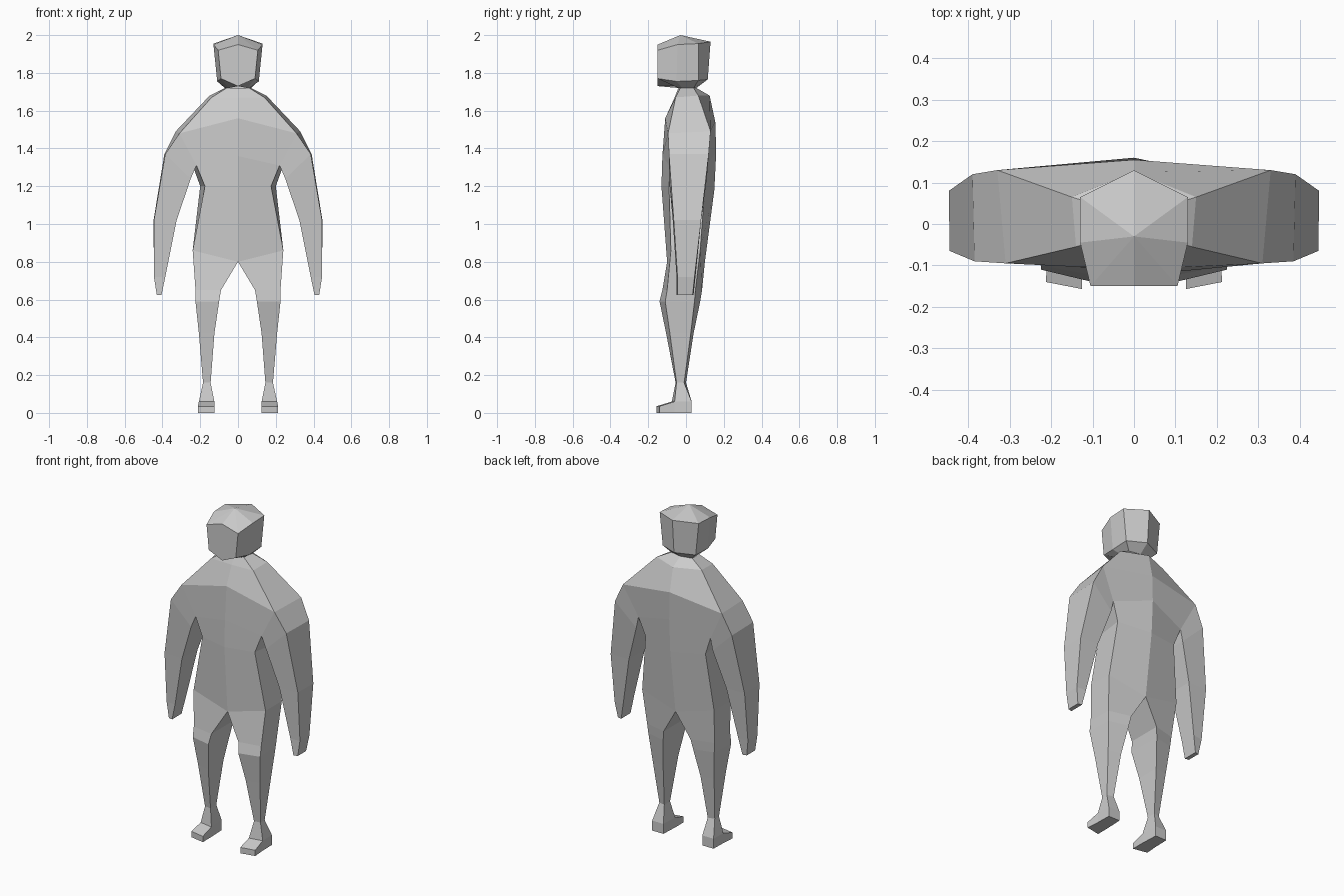
import bpy, bmesh


def loft(name, rings, cap_start=False, cap_end=False, apex=None, mirror=False):
    """Skin equal-sized closed rings of points, flat shaded."""
    bm = bmesh.new()
    loops = [[bm.verts.new(p) for p in ring] for ring in rings]
    n = len(loops[0])
    for a, b in zip(loops, loops[1:]):
        for i in range(n):
            j = (i + 1) % n
            bm.faces.new((a[i], a[j], b[j], b[i]))
    if cap_start:
        bm.faces.new(loops[0])
    if cap_end:
        bm.faces.new(loops[-1])
    if apex:
        tip = bm.verts.new(apex)
        for i in range(n):
            bm.faces.new((loops[-1][i], loops[-1][(i + 1) % n], tip))
    bmesh.ops.recalc_face_normals(bm, faces=bm.faces)
    mesh = bpy.data.meshes.new(name)
    bm.to_mesh(mesh)
    bm.free()
    obj = bpy.data.objects.new(name, mesh)
    bpy.context.collection.objects.link(obj)
    if mirror:
        obj.modifiers.new("Mirror", 'MIRROR').use_mirror_merge = False
    return obj


def whole(half):
    """Complete a ring from its right half (front centre to back centre)."""
    return half + [(-x, y, z) for x, y, z in reversed(half[1:-1])]


def level(z, *points):
    return [(x, y, z) for x, y in points]


# Torso: front centre, front side, back side, back centre
torso = [
    [(0, -.10, .80), (.24, -.08, .86), (.24, .075, .86), (0, .10, .80)],
    [(0, -.13, 1.20), (.175, -.09, 1.20), (.20, .10, 1.20), (0, .15, 1.18)],
    [(0, -.125, 1.36), (.22, -.09, 1.31), (.24, .11, 1.31), (0, .16, 1.38)],
    [(0, -.11, 1.56), (.31, -.095, 1.48), (.33, .13, 1.49), (0, .155, 1.54)],
    [(0, -.06, 1.67), (.14, -.055, 1.67), (.15, .065, 1.68), (0, .125, 1.68)],
    level(1.72, (0, -.04), (.06, -.03), (.07, .04), (0, .055)),
]
loft("torso", [whole(r) for r in torso])

# Head with neck base and jaw
head = [
    [(0, -.055, 1.73), (.05, -.04, 1.72), (.06, -.02, 1.72),
     (.07, .04, 1.72), (0, .055, 1.72)],
    [(0, -.15, 1.73), (.09, -.15, 1.77), (.11, -.05, 1.755),
     (.11, .065, 1.76), (0, .115, 1.765)],
    [(0, -.15, 1.95), (.105, -.15, 1.92), (.13, -.045, 1.95),
     (.13, .065, 1.955), (0, .13, 1.965)],
]
loft("head", [whole(r) for r in head], apex=(0, -.03, 2.0))

# Arms: inner front, outer front, outer back, inner back
loft("arms", [
    [(.22, -.09, 1.31), (.31, -.095, 1.48), (.33, .13, 1.49), (.24, .11, 1.31)],
    [(.25, -.09, 1.24), (.385, -.09, 1.37), (.39, .12, 1.37), (.255, .11, 1.24)],
    level(1.02, (.325, -.07), (.445, -.065), (.447, .08), (.325, .08)),
    level(.72, (.385, -.05), (.445, -.045), (.445, .045), (.385, .05)),
    level(.625, (.405, -.05), (.43, -.045), (.43, .035), (.405, .04)),
], cap_end=True, mirror=True)

# Legs: inner front, outer front, outer back, inner back
loft("legs", [
    [(0, -.10, .80), (.24, -.08, .86), (.24, .075, .86), (0, .10, .80)],
    level(.65, (.09, -.125), (.225, -.10), (.225, .05), (.09, .085)),
    level(.59, (.10, -.14), (.225, -.11), (.22, .045), (.10, .075)),
    level(.42, (.125, -.105), (.207, -.085), (.205, .025), (.125, .04)),
    level(.16, (.145, -.055), (.185, -.05), (.185, -.01), (.145, 0)),
    level(.06, (.125, -.075), (.207, -.06), (.205, .03), (.13, .03)),
], mirror=True)

# Feet, lofted heel to toe and turned slightly outward
foot = [(.13, .03, .205, .03, .06), (.125, -.075, .207, -.06, .06),
        (.125, -.157, .213, -.14, .035)]
loft("feet", [[(xi, yi, 0), (xo, yo, 0), (xo, yo, h), (xi, yi, h)]
              for xi, yi, xo, yo, h in foot],
     cap_start=True, cap_end=True, mirror=True)
